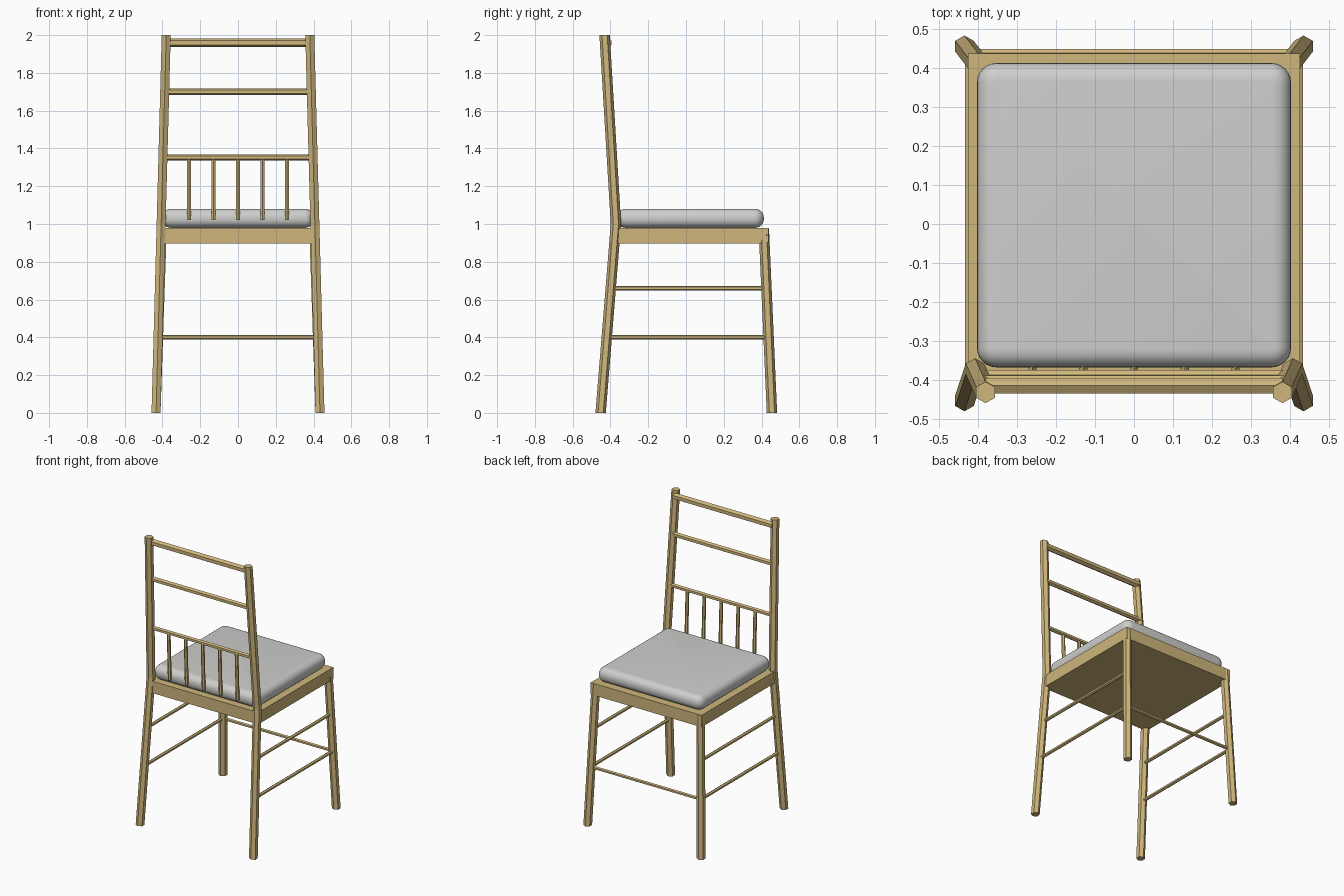
import bpy, bmesh, math
from mathutils import Vector

if "Cube" in bpy.data.objects:
    bpy.data.objects.remove(bpy.data.objects["Cube"])


def material(name, rgb):
    m = bpy.data.materials.new(name)
    m.diffuse_color = (*rgb, 1.0)
    m.use_nodes = True
    m.node_tree.nodes["Principled BSDF"].inputs["Base Color"].default_value = m.diffuse_color
    return m


WOOD = material("light wood", (0.62, 0.47, 0.20))
FABRIC = material("grey fabric", (0.62, 0.62, 0.61))


def add_object(name, bm, mat):
    bmesh.ops.recalc_face_normals(bm, faces=bm.faces[:])
    me = bpy.data.meshes.new(name)
    bm.to_mesh(me)
    bm.free()
    me.materials.append(mat)
    ob = bpy.data.objects.new(name, me)
    bpy.context.collection.objects.link(ob)
    return ob


def hex_bar(name, points, r, u, v):
    """Six-sided bar through points; v is the axis that a corner points along."""
    bm = bmesh.new()
    u, v = Vector(u), Vector(v)
    rings = []
    for p in points:
        ring = []
        for i in range(6):
            a = math.radians(30 + 60 * i)
            ring.append(bm.verts.new(Vector(p) + r * (u * math.cos(a) + v * math.sin(a))))
        rings.append(ring)
    for a, b in zip(rings, rings[1:]):
        for i in range(6):
            j = (i + 1) % 6
            bm.faces.new((a[i], a[j], b[j], b[i]))
    bm.faces.new(rings[0])
    bm.faces.new(rings[-1])
    return add_object(name, bm, WOOD)


def box(name, lo, hi, mat):
    bm = bmesh.new()
    bmesh.ops.create_cube(bm, size=1)
    for vert in bm.verts:
        vert.co = Vector([(l + h) / 2 + c * (h - l) for l, h, c in zip(lo, hi, vert.co)])
    return add_object(name, bm, mat)


X, Y, Z = (1, 0, 0), (0, 1, 0), (0, 0, 1)

# Legs, back posts and side stretchers, mirrored left and right
for s, side in ((-1, "left"), (1, "right")):
    hex_bar("back_post_" + side,
            [(s * .434, -.452, 0), (s * .407, -.371, 1.0), (s * .38, -.431, 2.0)],
            .0275, X, Y)
    hex_bar("front_leg_" + side,
            [(s * .434, .455, 0), (s * .401, .412, .975)], .0275, X, Y)
    for z, x, y0, y1 in ((.40, .422, -.42, .438), (.66, .413, -.399, .427)):
        hex_bar("side_stretcher_" + side, [(s * x, y0, z), (s * x, y1, z)], .0115, X, Z)

# Front stretcher
hex_bar("front_stretcher", [(-.42, .438, .4), (.42, .438, .4)], .0115, Y, Z)

# Horizontal back rails
for name, z, y, x, r in (("top_rail", 1.96, -.414, .38, .023),
                         ("middle_rail", 1.70, -.404, .388, .018),
                         ("lower_rail", 1.352, -.387, .397, .015)):
    hex_bar(name, [(-x, y, z), (x, y, z)], r, Y, Z)

# Back spindles
for i in range(5):
    x = (i - 2) * .13
    hex_bar("spindle", [(x, -.375, 1.02), (x, -.387, 1.35)], .012, X, Y)

# Seat frame
box("seat_frame", (-.425, -.385, .898), (.425, .436, .98), WOOD)

# Cushion: rounded corners in plan, then soft top and bottom edges
bm = bmesh.new()
bmesh.ops.create_cube(bm, size=1)
lo, hi = (-.402, -.367, .98), (.402, .412, 1.08)
for vert in bm.verts:
    vert.co = Vector([(l + h) / 2 + c * (h - l) for l, h, c in zip(lo, hi, vert.co)])
upright = [e for e in bm.edges if abs(e.verts[0].co.z - e.verts[1].co.z) > .01]
bmesh.ops.bevel(bm, geom=upright, offset=.05, segments=6, profile=.5, affect='EDGES')
rims = [e for e in bm.edges if abs(e.verts[0].co.z - e.verts[1].co.z) < .001]
bmesh.ops.bevel(bm, geom=rims, offset=.045, segments=6, profile=.5, affect='EDGES')
for f in bm.faces:
    f.smooth = True
add_object("cushion", bm, FABRIC)
